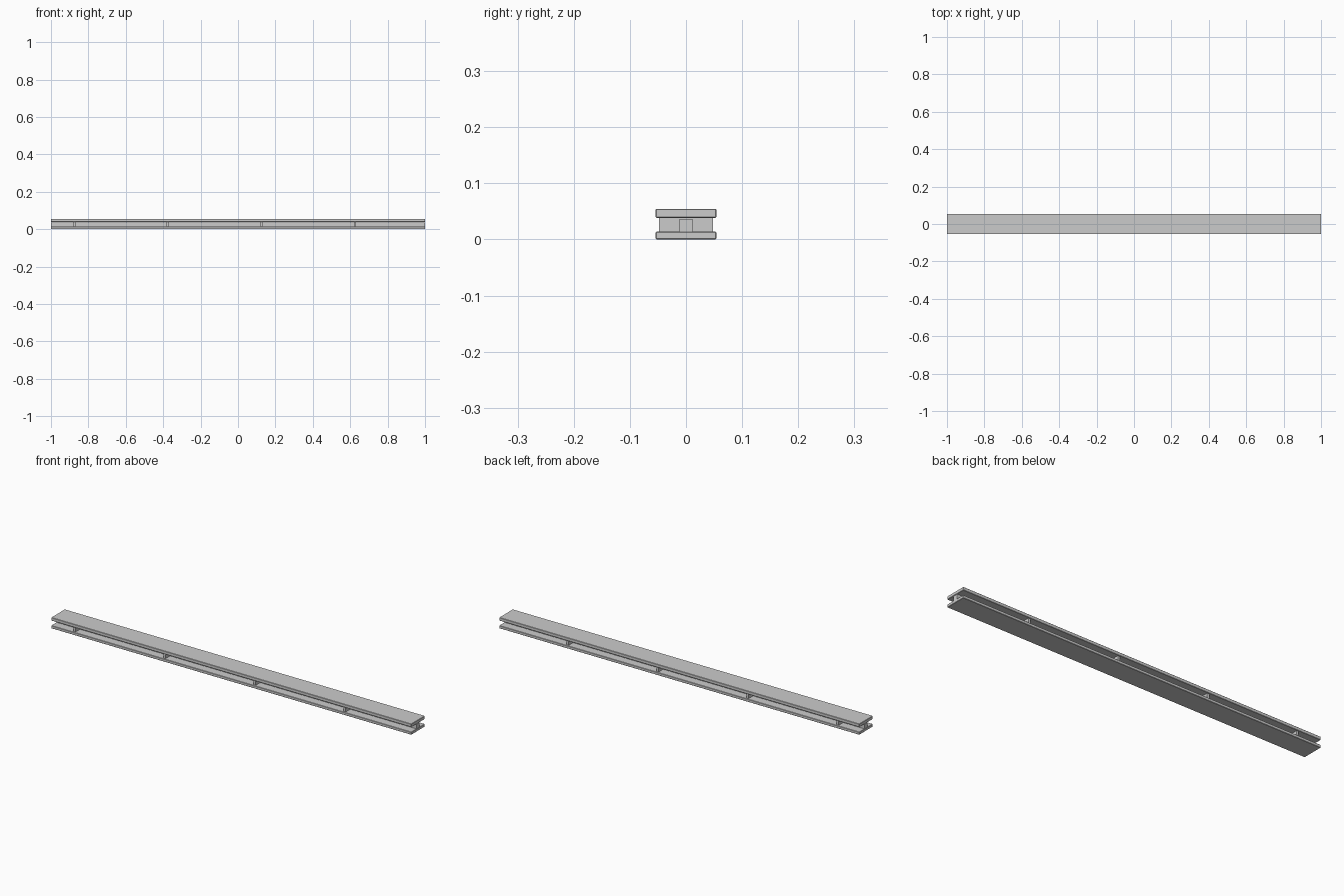
import bpy, bmesh

if "Cube" in bpy.data.objects:
    bpy.data.objects.remove(bpy.data.objects["Cube"])

def box(name, x0, x1, y0, y1, z0, z1):
    bm = bmesh.new()
    bmesh.ops.create_cube(bm, size=1)
    for v in bm.verts:
        v.co.x = x1 if v.co.x > 0 else x0
        v.co.y = y1 if v.co.y > 0 else y0
        v.co.z = z1 if v.co.z > 0 else z0
    me = bpy.data.meshes.new(name)
    bm.to_mesh(me)
    bm.free()
    ob = bpy.data.objects.new(name, me)
    bpy.context.collection.objects.link(ob)
    return ob

def soften(ob, width):
    mod = ob.modifiers.new("edge_chamfer", 'BEVEL')
    mod.width = width
    mod.segments = 1

# Top and bottom plates with lightly chamfered edges
soften(box("bottom_flange", -1, 1, -0.054, 0.054, 0, 0.014), 0.0015)
soften(box("top_flange", -1, 1, -0.054, 0.054, 0.0385, 0.0545), 0.0015)

# Centre web; its top edge sits just under the top plate
box("web", -0.999, 0.999, -0.012, 0.012, 0.013, 0.0365)

# Evenly spaced cross ribs between the plates
for i in range(4):
    x = -0.875 + 0.5 * i
    box(f"cross_rib_{i + 1}", x - 0.006, x + 0.006, -0.048, 0.048, 0.013, 0.0395)
